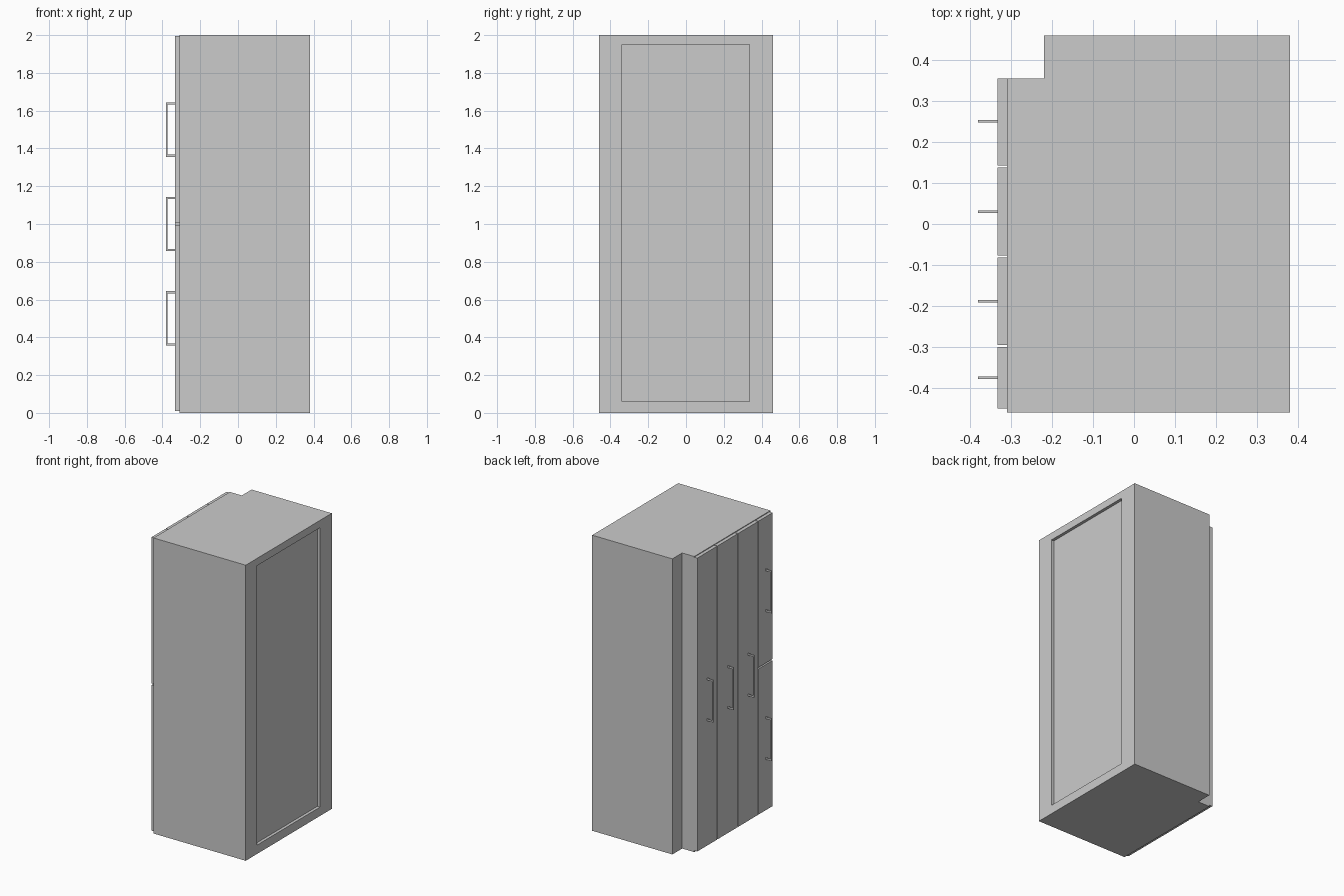
import bpy
import bmesh

cube = bpy.data.objects.get("Cube")
if cube:
    bpy.data.objects.remove(cube, do_unlink=True)


def material(name, colour):
    mat = bpy.data.materials.new(name)
    mat.use_nodes = True
    mat.diffuse_color = colour
    mat.node_tree.nodes["Principled BSDF"].inputs["Base Color"].default_value = colour
    return mat


grey = material("light grey", (0.6, 0.6, 0.6, 1))


def finish(bm, name):
    bmesh.ops.recalc_face_normals(bm, faces=bm.faces)
    mesh = bpy.data.meshes.new(name)
    bm.to_mesh(mesh)
    bm.free()
    mesh.materials.append(grey)
    obj = bpy.data.objects.new(name, mesh)
    bpy.context.collection.objects.link(obj)
    return obj


def add_box(bm, xs, ys, zs):
    verts = bmesh.ops.create_cube(bm, size=1)["verts"]
    for v in verts:
        v.co = [r[0] if c < 0 else r[1] for c, r in zip(v.co, (xs, ys, zs))]


def box(name, *ranges):
    bm = bmesh.new()
    add_box(bm, *ranges)
    return finish(bm, name)


# Cabinet body: notched plan extruded to full height
plan = [(-0.31, -0.46), (0.38, -0.46), (0.38, 0.46),
        (-0.22, 0.46), (-0.22, 0.355), (-0.31, 0.355)]
bm = bmesh.new()
base = bm.faces.new([bm.verts.new((x, y, 0)) for x, y in plan])
top = bmesh.ops.extrude_face_region(bm, geom=[base])["geom"]
for v in top:
    if isinstance(v, bmesh.types.BMVert):
        v.co.z = 2

# Recessed side panel: inset the broad side face and push it in
bm.normal_update()
side = next(f for f in bm.faces if all(v.co.x > 0.37 for v in f.verts))
bmesh.ops.inset_region(bm, faces=[side], thickness=0.05)
for v in side.verts:
    v.co.y = 0.335 if v.co.y > 0 else -0.34
    v.co.z = 1.95 if v.co.z > 1 else 0.06
recess = bmesh.ops.extrude_face_region(bm, geom=[side])["geom"]
for v in recess:
    if isinstance(v, bmesh.types.BMVert):
        v.co.x = 0.36
bmesh.ops.delete(bm, geom=[side], context="FACES")
finish(bm, "cabinet_body")

# Doors: three tall ones and a split pair
LOW, HIGH, GAP = 0.01, 1.995, 0.005
doors = [
    ("tall_door_rear", 0.143, 0.355, LOW, HIGH, 0.25),
    ("tall_door_middle", -0.077, 0.138, LOW, HIGH, 0.03),
    ("tall_door_front", -0.295, -0.082, LOW, HIGH, -0.188),
    ("short_door_lower", -0.45, -0.3, LOW, 1 - GAP, -0.375),
    ("short_door_upper", -0.45, -0.3, 1 + GAP, HIGH, -0.375),
]


def handle(name, y, z):
    bm = bmesh.new()
    ys = (y - 0.003, y + 0.003)
    add_box(bm, (-0.38, -0.373), ys, (z - 0.144, z + 0.144))
    for s in (-1, 1):
        foot = z + s * 0.138
        add_box(bm, (-0.373, -0.333), ys, (foot - 0.006, foot + 0.006))
    finish(bm, name)


for name, y0, y1, z0, z1, hy in doors:
    box(name, (-0.333, -0.31), (y0, y1), (z0, z1))
    handle(name + "_handle", hy, round((z0 + z1) / 2, 1))
